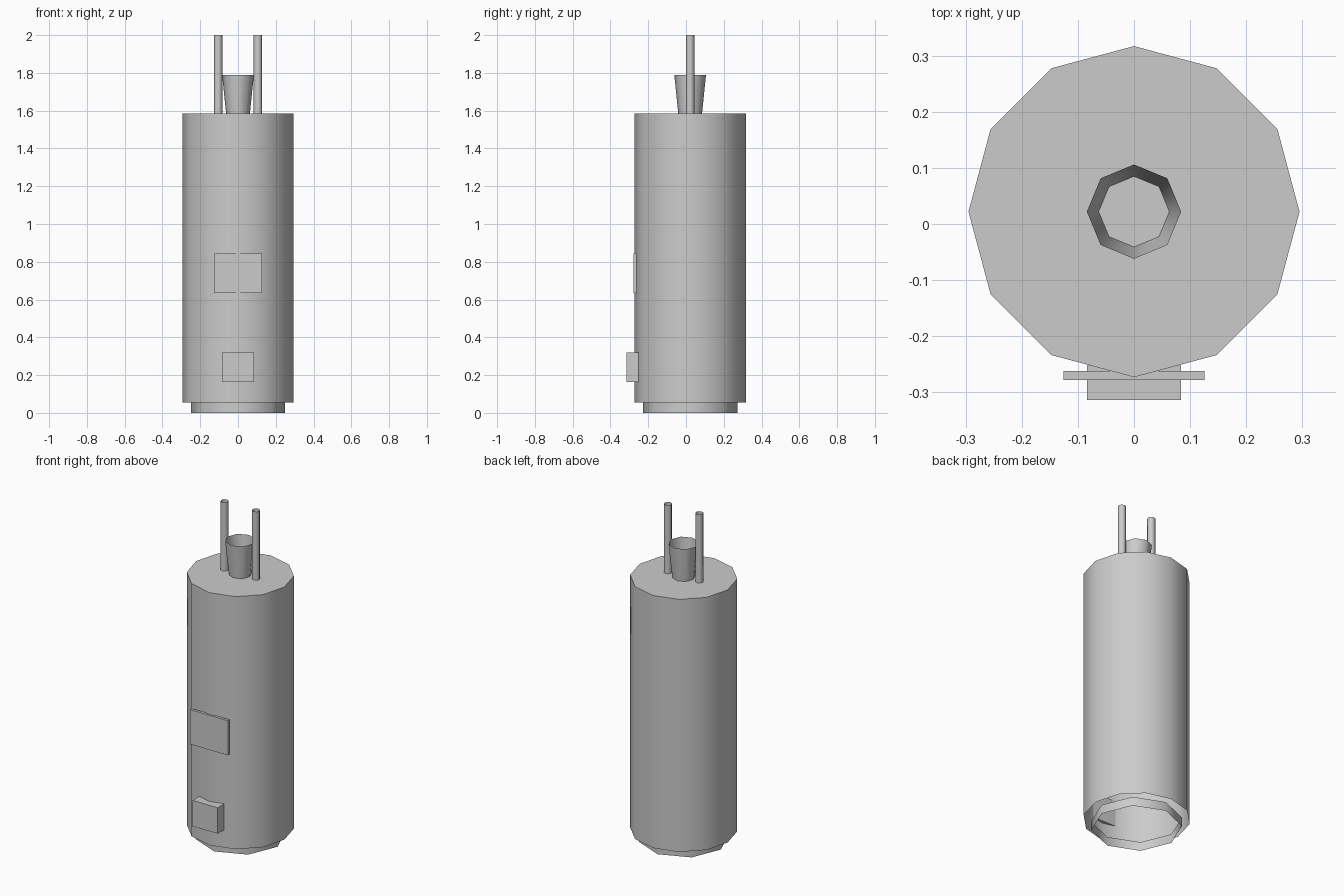
import bpy, bmesh, math
from mathutils import Matrix

if "Cube" in bpy.data.objects:
    bpy.data.objects.remove(bpy.data.objects["Cube"])

AXIS_Y = 0.022  # the cylinder's axis sits slightly behind the centre

grey = bpy.data.materials.new("light_grey")
grey.diffuse_color = (0.6, 0.6, 0.6, 1.0)
grey.use_nodes = True
grey.node_tree.nodes["Principled BSDF"].inputs["Base Color"].default_value = grey.diffuse_color


def finish(name, bm, smooth_angle=None):
    bmesh.ops.recalc_face_normals(bm, faces=bm.faces)
    if smooth_angle:
        for f in bm.faces:
            f.smooth = True
        for e in bm.edges:
            if len(e.link_faces) == 2 and e.calc_face_angle(0) > smooth_angle:
                e.smooth = False
    me = bpy.data.meshes.new(name)
    bm.to_mesh(me)
    bm.free()
    me.materials.append(grey)
    ob = bpy.data.objects.new(name, me)
    bpy.context.collection.objects.link(ob)
    return ob


def tube(name, sides, r_bottom, r_top, z0, z1, x=0.0, top_cap=False):
    """Open-ended upright tube, optionally closed at the top."""
    bm = bmesh.new()
    bmesh.ops.create_cone(
        bm, cap_ends=False, segments=sides, radius1=r_bottom, radius2=r_top,
        depth=z1 - z0, matrix=Matrix.Translation((x, AXIS_Y, (z0 + z1) / 2)))
    if top_cap:
        rim = [e for e in bm.edges if all(v.co.z > z1 - 1e-4 for v in e.verts)]
        bmesh.ops.contextual_create(bm, geom=rim)
    return finish(name, bm, math.radians(50))


def box(name, x_half, y0, y1, z0, z1):
    bm = bmesh.new()
    m = Matrix.Translation((0, (y0 + y1) / 2, (z0 + z1) / 2)) @ \
        Matrix.Diagonal((2 * x_half, y1 - y0, z1 - z0, 1))
    bmesh.ops.create_cube(bm, size=1, matrix=m)
    return finish(name, bm)


# Main cylinder, hollow and open below, standing on a narrower foot ring
tube("body", 12, 0.295, 0.295, 0.055, 1.585, top_cap=True)
tube("foot_ring", 8, 0.25, 0.25, 0.0, 0.055)

# Flared funnel between two thin pipes on top
tube("funnel", 8, 0.063, 0.084, 1.585, 1.79)
for side, name in ((-1, "left_pipe"), (1, "right_pipe")):
    tube(name, 8, 0.0225, 0.0225, 1.585, 2.0, x=side * 0.105)

# Front plate and the deeper box below it
box("front_plate", 0.126, -0.278, -0.262, 0.635, 0.845)
box("front_box", 0.084, -0.314, -0.252, 0.163, 0.32)
